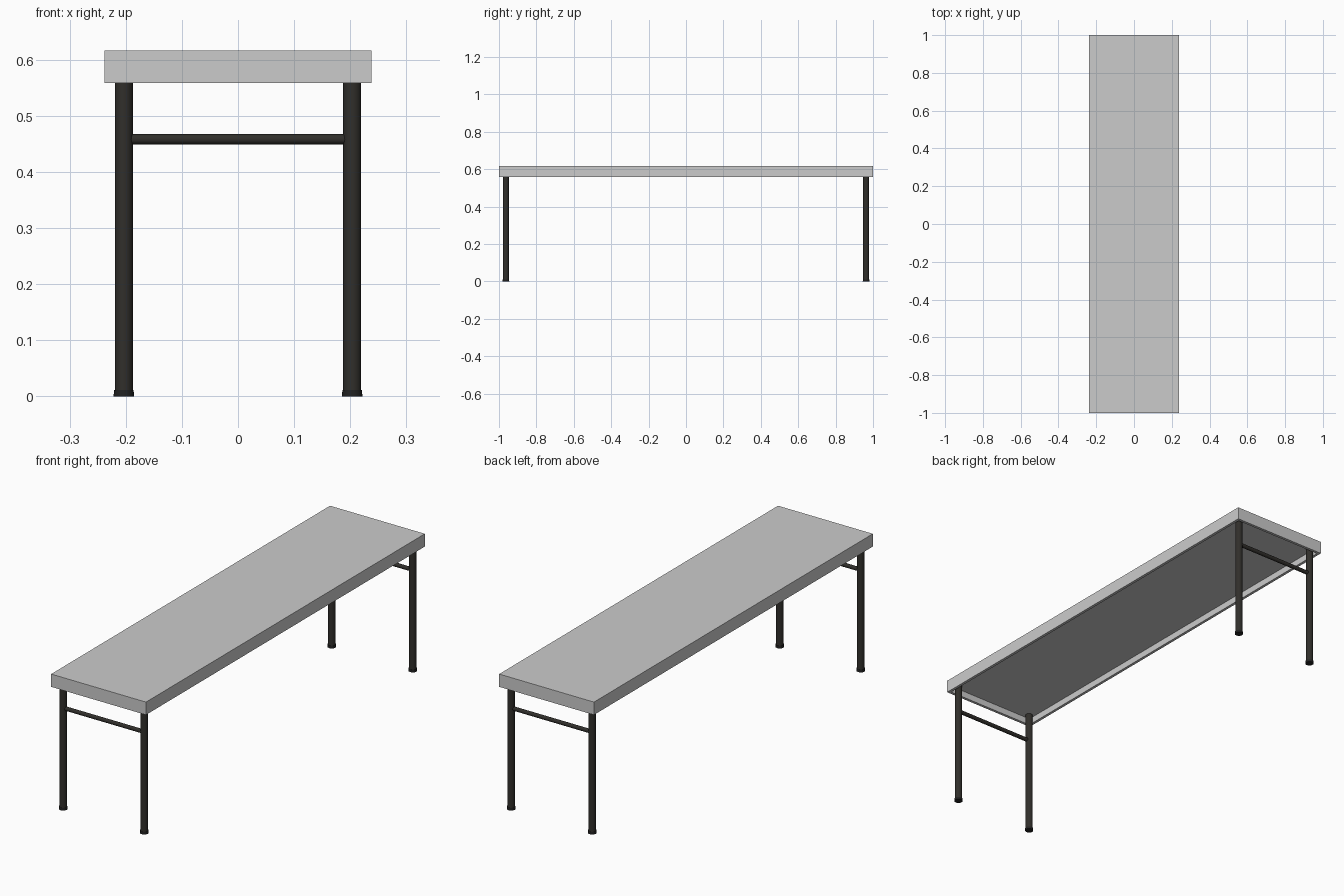
import bpy, bmesh, math
from mathutils import Matrix

if "Cube" in bpy.data.objects:
    bpy.data.objects.remove(bpy.data.objects["Cube"])

LEG_X, LEG_Y = 0.2035, 0.963
TOP_Z, RIM_Z, RECESS = 0.616, 0.558, 0.03


def material(name, color):
    m = bpy.data.materials.new(name)
    m.diffuse_color = (*color, 1)
    m.use_nodes = True
    m.node_tree.nodes["Principled BSDF"].inputs["Base Color"].default_value = m.diffuse_color
    return m


metal = material("dark_metal", (0.03, 0.028, 0.024))
rubber = material("black_rubber", (0.015, 0.015, 0.015))


def cylinder(name, radius, length, loc, mat, rot=(0, 0, 0), radius_top=None):
    bpy.ops.mesh.primitive_cone_add(vertices=32, radius1=radius, radius2=radius_top or radius,
                                    depth=length, location=loc, rotation=rot)
    ob = bpy.context.object
    ob.name = name
    ob.data.materials.append(mat)
    bpy.ops.object.shade_smooth_by_angle(angle=math.radians(40))
    return ob


# Tabletop: a slab with a recessed underside and thin rim
bm = bmesh.new()
bmesh.ops.create_cube(bm, size=1, matrix=Matrix.Translation((0, 0, (TOP_Z + RIM_Z) / 2))
                      @ Matrix.Diagonal((0.476, 2.0, TOP_Z - RIM_Z, 1)))
bm.normal_update()
bottom = min(bm.faces, key=lambda f: f.calc_center_median().z)
bmesh.ops.inset_region(bm, faces=[bottom], thickness=0.018)
walls = bmesh.ops.extrude_face_region(bm, geom=[bottom])
verts = [g for g in walls["geom"] if isinstance(g, bmesh.types.BMVert)]
bmesh.ops.translate(bm, verts=verts, vec=(0, 0, RECESS))
if bottom.is_valid:
    bmesh.ops.delete(bm, geom=[bottom], context='FACES_ONLY')
bmesh.ops.recalc_face_normals(bm, faces=bm.faces)
mesh = bpy.data.meshes.new("tabletop")
bm.to_mesh(mesh)
bm.free()
bpy.context.collection.objects.link(bpy.data.objects.new("tabletop", mesh))

# Leg frames: two legs with foot caps, joined by a crossbar
leg_top = RIM_Z + RECESS
for sy, end in ((-1, "front"), (1, "back")):
    y = sy * LEG_Y
    for sx, side in ((-1, "left"), (1, "right")):
        x = sx * LEG_X
        cylinder(f"{end}_{side}_leg", 0.016, leg_top - 0.004, (x, y, (leg_top + 0.004) / 2), metal)
        cylinder(f"{end}_{side}_foot", 0.0182, 0.011, (x, y, 0.0055), rubber, radius_top=0.0175)
    cylinder(f"{end}_crossbar", 0.009, 2 * LEG_X - 0.01, (0, y, 0.458), metal,
             rot=(0, math.pi / 2, 0))
